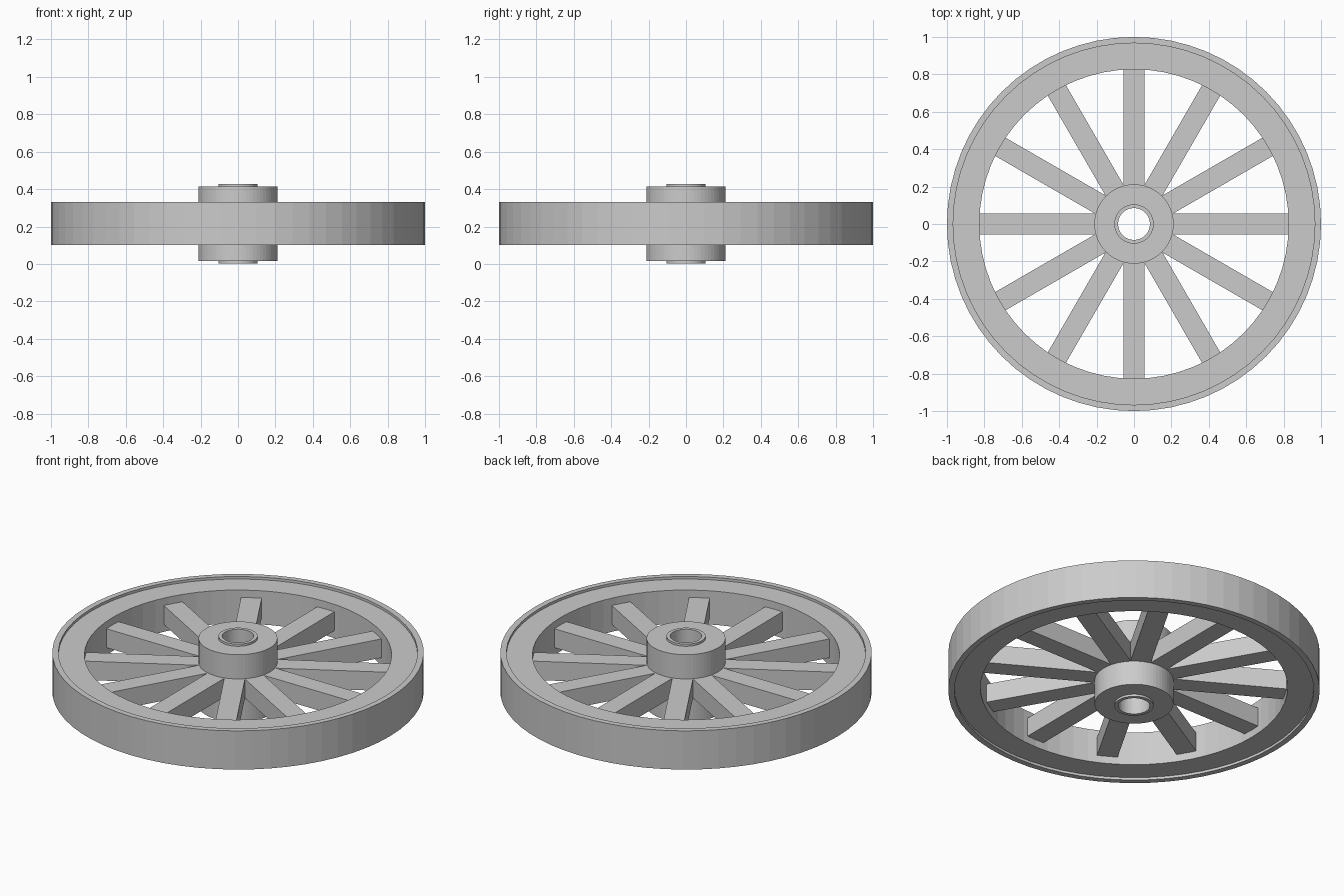
import bpy, math
from mathutils import Matrix

cube = bpy.data.objects.get("Cube")
if cube:
    bpy.data.objects.remove(cube, do_unlink=True)

grey = bpy.data.materials.new("plain grey")
grey.use_nodes = True
colour = (0.6, 0.6, 0.6, 1)
grey.diffuse_color = colour
grey.node_tree.nodes["Principled BSDF"].inputs["Base Color"].default_value = colour

MID = 0.215      # height of the wheel's middle plane
SIDES = 64
SPOKES = 12


def add_mesh(name, verts, faces):
    mesh = bpy.data.meshes.new(name)
    mesh.from_pydata(verts, [], faces)
    mesh.materials.append(grey)
    obj = bpy.data.objects.new(name, mesh)
    bpy.context.collection.objects.link(obj)
    return obj


def ring(name, inner, outer, half):
    """Tube around the z axis, centred on the middle plane."""
    profile = [(inner, -half), (outer, -half), (outer, half), (inner, half)]
    n = len(profile)
    verts, faces = [], []
    for i in range(SIDES):
        a = 2 * math.pi * i / SIDES
        verts += [(r * math.cos(a), r * math.sin(a), MID + z) for r, z in profile]
        j = (i + 1) % SIDES
        for k in range(n):
            m = (k + 1) % n
            faces.append((i * n + k, j * n + k, j * n + m, i * n + m))
    return add_mesh(name, verts, faces)


# Tyre band, slightly recessed wooden rim, hub and axle sleeve
ring("tyre", 0.967, 1.0, 0.115)
ring("rim", 0.827, 0.967, 0.1)
ring("hub", 0.105, 0.212, 0.2)
ring("axle_sleeve", 0.085, 0.105, 0.213)

# Square spokes between hub and rim
for i in range(SPOKES):
    bpy.ops.mesh.primitive_cube_add(size=1)
    spoke = bpy.context.object
    spoke.name = f"spoke_{i + 1}"
    spoke.data.transform(Matrix.Translation((0.515, 0, MID))
                         @ Matrix.Diagonal((0.63, 0.112, 0.112, 1)))
    spoke.data.transform(Matrix.Rotation(2 * math.pi * i / SPOKES, 4, "Z"))
    spoke.data.materials.append(grey)
